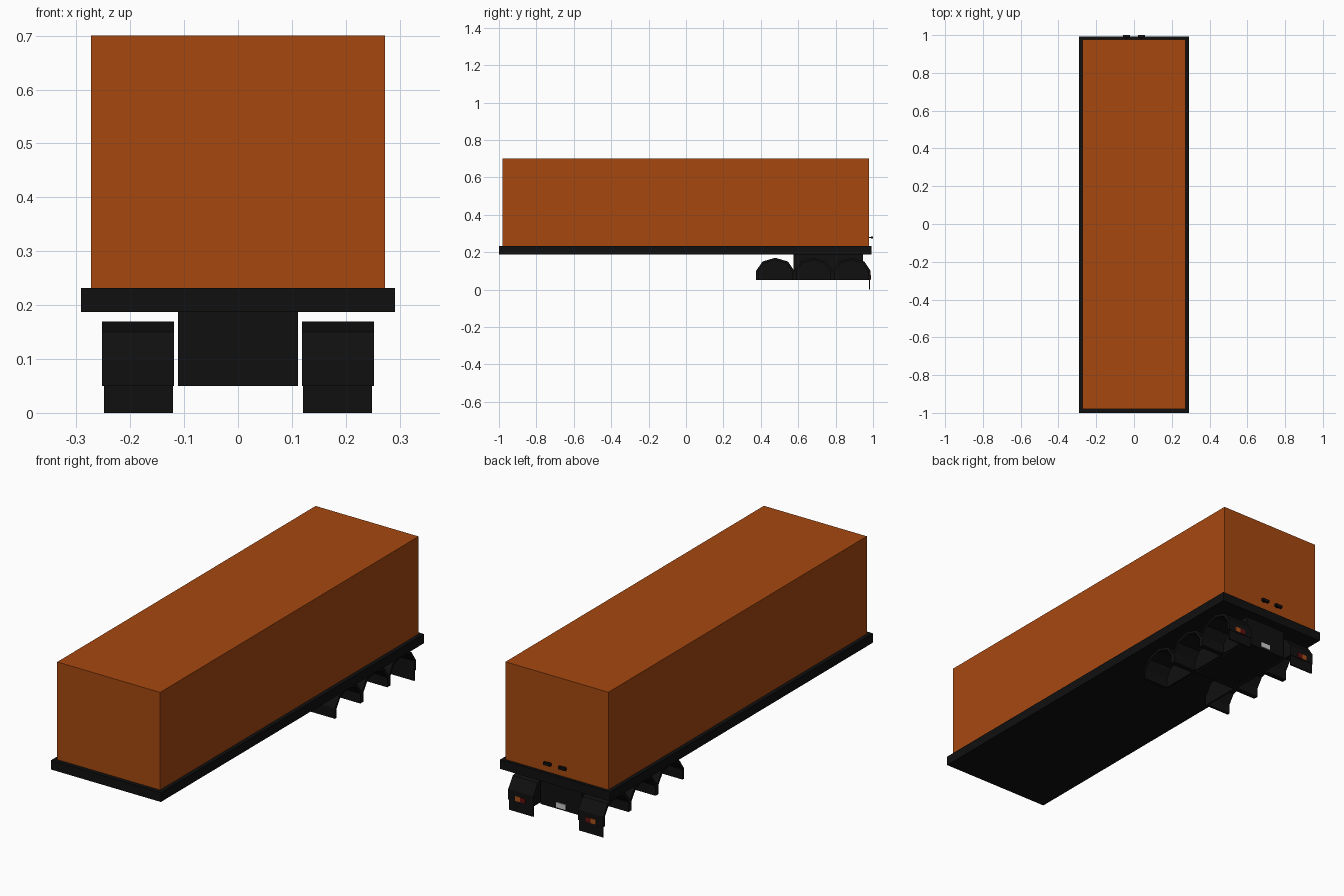
import bpy, bmesh

if "Cube" in bpy.data.objects:
    bpy.data.objects.remove(bpy.data.objects["Cube"])

def material(name, rgb):
    m = bpy.data.materials.new(name)
    m.diffuse_color = (*rgb, 1)
    m.use_nodes = True
    m.node_tree.nodes["Principled BSDF"].inputs["Base Color"].default_value = m.diffuse_color
    return m

ORANGE = material("orange_paint", (0.38, 0.065, 0.005))
BLACK = material("black", (0.005, 0.005, 0.005))
RED = material("red_lens", (0.12, 0.005, 0.005))
AMBER = material("amber_lens", (0.4, 0.08, 0.01))
WHITE = material("white_plate", (0.7, 0.7, 0.7))

def prism(name, profile, x0, x1, mat):
    """Extrude a closed (y, z) profile from x0 to x1."""
    bm = bmesh.new()
    face = bm.faces.new([bm.verts.new((x0, y, z)) for y, z in profile])
    ext = bmesh.ops.extrude_face_region(bm, geom=[face])
    verts = [g for g in ext["geom"] if isinstance(g, bmesh.types.BMVert)]
    bmesh.ops.translate(bm, verts=verts, vec=(x1 - x0, 0, 0))
    bmesh.ops.recalc_face_normals(bm, faces=bm.faces[:])
    me = bpy.data.meshes.new(name)
    bm.to_mesh(me)
    bm.free()
    me.materials.append(mat)
    ob = bpy.data.objects.new(name, me)
    bpy.context.collection.objects.link(ob)
    return ob

def box(name, x, y, z, mat):
    return prism(name, [(y[0], z[0]), (y[1], z[0]), (y[1], z[1]), (y[0], z[1])], x[0], x[1], mat)

def mirrored(ob):
    ob.modifiers.new("mirror", 'MIRROR').use_axis = (True, False, False)
    return ob

# Cargo body, deck and rear chassis block
box("cargo_body", (-0.273, 0.273), (-0.98, 0.978), (0.232, 0.70), ORANGE)
box("deck", (-0.291, 0.291), (-1.0, 0.992), (0.187, 0.232), BLACK)
box("chassis_block", (-0.111, 0.111), (0.575, 0.945), (0.05, 0.188), BLACK)

# Wheel fenders: three arches per side, open outward, closed by an inner wall
OUTER = [(-0.102, 0.05), (-0.102, 0.10), (-0.068, 0.15), (0, 0.17),
         (0.068, 0.15), (0.102, 0.10), (0.102, 0.05)]
INNER = [(-0.09, 0.05), (-0.09, 0.096), (-0.06, 0.14), (0, 0.158),
         (0.06, 0.14), (0.09, 0.096), (0.09, 0.05)]
for i in range(3):
    c = 0.477 + 0.204 * i
    shell = [(c + y, z) for y, z in OUTER + INNER[::-1]]
    wall = [(c + y, z) for y, z in INNER]
    mirrored(prism(f"fender_arch_{i + 1}", shell, 0.119, 0.252, BLACK))
    mirrored(prism(f"fender_inner_wall_{i + 1}", wall, 0.119, 0.126, BLACK))

# Mud flaps behind the last wheels
mirrored(box("mud_flap", (0.121, 0.249), (0.979, 0.985), (0, 0.052), BLACK))

# Tail lights, amber on the outside
mirrored(box("tail_light_amber", (0.187, 0.213), (0.98, 0.99), (0.053, 0.077), AMBER))
mirrored(box("tail_light_red", (0.16, 0.187), (0.98, 0.99), (0.053, 0.077), RED))

# Blank rear plate
box("rear_plate", (-0.025, 0.025), (0.94, 0.949), (0.058, 0.082), WHITE)

# Door handles on thin stubs
mirrored(box("door_handle", (0.021, 0.058), (0.988, 1.0), (0.272, 0.285), BLACK))
mirrored(box("door_handle_stub", (0.036, 0.043), (0.975, 0.99), (0.276, 0.281), BLACK))
